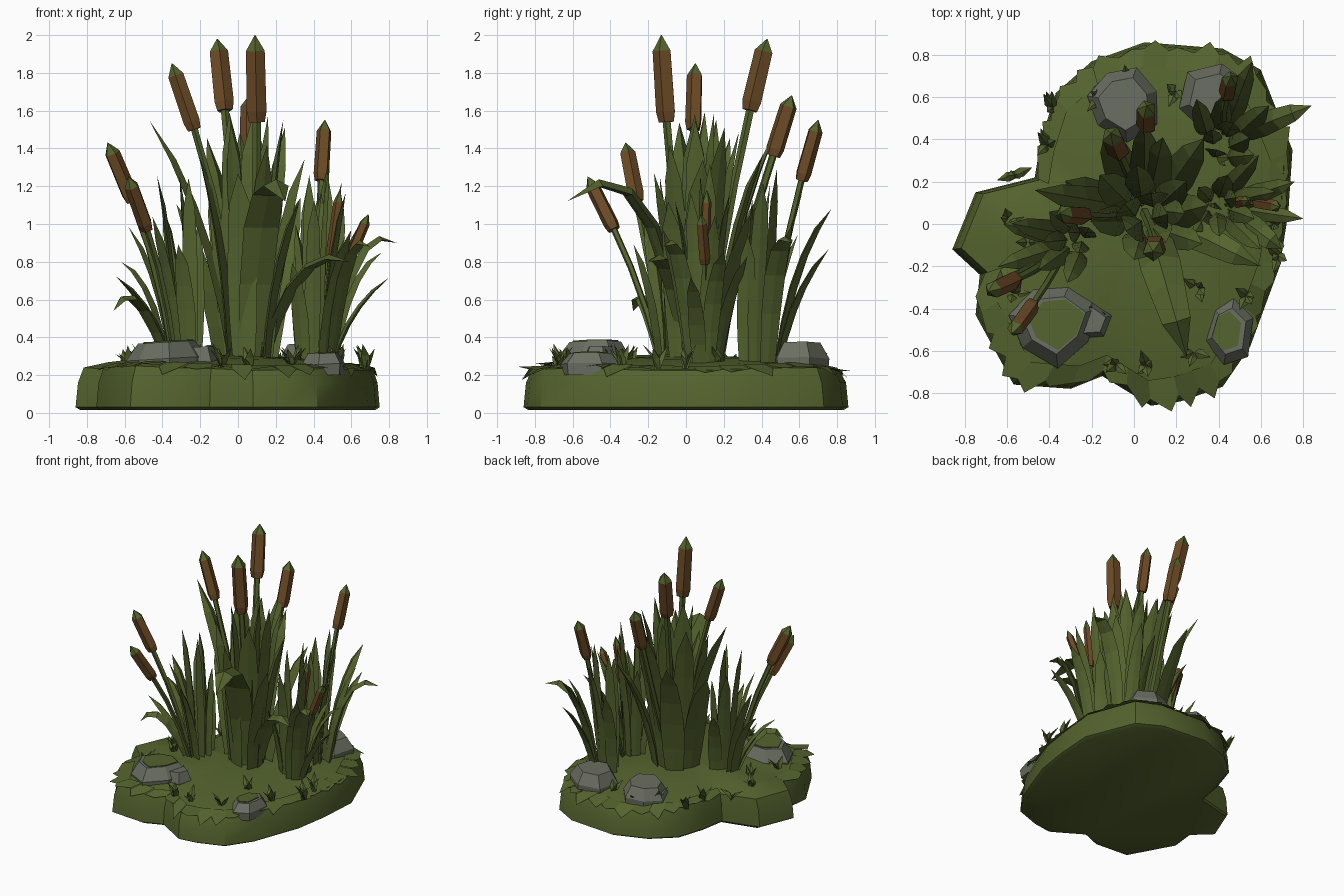
import bpy, bmesh, math, random
from mathutils import Vector as V

if "Cube" in bpy.data.objects:
    bpy.data.objects.remove(bpy.data.objects["Cube"])
random.seed(4)

def mat(name, c):
    m = bpy.data.materials.new(name)
    m.diffuse_color = (*c, 1)
    m.use_nodes = True
    m.node_tree.nodes["Principled BSDF"].inputs["Base Color"].default_value = m.diffuse_color
    return m
GREEN = mat("marsh_green", (0.090, 0.125, 0.027))
BROWN = mat("seed_brown", (0.150, 0.070, 0.019))
GREY = mat("stone_grey", (0.145, 0.155, 0.120))

def finish(name, bm, mats, smooth=False):
    bmesh.ops.recalc_face_normals(bm, faces=bm.faces)
    me = bpy.data.meshes.new(name)
    bm.to_mesh(me)
    bm.free()
    for m in mats:
        me.materials.append(m)
    ob = bpy.data.objects.new(name, me)
    bpy.context.collection.objects.link(ob)
    if smooth:
        bpy.context.view_layer.objects.active = ob
        ob.select_set(True)
        bpy.ops.object.shade_smooth_by_angle(angle=math.radians(35))
        ob.select_set(False)

def loft(bm, rings, mats=None, caps=True):
    """Skin a list of closed rings; mats gives a material index per band."""
    vs = [[bm.verts.new(p) for p in r] for r in rings]
    n = len(rings[0])
    for k in range(len(vs) - 1):
        for i in range(n):
            j = (i + 1) % n
            f = bm.faces.new((vs[k][i], vs[k][j], vs[k + 1][j], vs[k + 1][i]))
            f.material_index = mats[k] if mats else 0
    if caps:
        bm.faces.new(vs[0][::-1])
        bm.faces.new(vs[-1])
    return vs

def curve(b, c, t, u):
    return b * (1 - u) ** 2 + c * 2 * u * (1 - u) + t * u * u

# ground mound
OUT = [(.73, .05), (.75, .35), (.6, .73), (.42, .83), (.05, .86), (-.2, .77), (-.37, .62), (-.44, .4), (-.47, .22),
       (-.75, .15), (-.86, -.12), (-.73, -.24), (-.75, -.43), (-.57, -.76), (-.3, -.78), (-.15, -.72),
       (.08, -.86), (.22, -.84), (.42, -.77), (.55, -.58), (.69, -.2)]
def gz(x, y, s):
    return 0.225 + 0.075 * (1 - s ** 3) + 0.02 * math.sin(4 * x + 1) * math.sin(3 * y + 2) * s + 0.03 * max(0, -x - .3)
def ring(s, z=None):
    return [V((x * s, y * s, gz(x, y, s) if z is None else z)) for x, y in OUT]
bm = bmesh.new()
loft(bm, [ring(.97, .015), ring(1, .03), ring(.985, .16), ring(.95), ring(.8), ring(.5), ring(.2)])
finish("ground", bm, [GREEN], True)

# ragged turf fringe over the rim, left lobe kept bare
bm = bmesh.new()
for p, q in zip(OUT, OUT[1:] + OUT[:1]):
    p, q = V(p), V(q)
    if min(p.x, q.x) < -.7 and max(p.y, q.y) > -.2:
        continue
    n = max(1, round((q - p).length / .13))
    for k in range(n):
        a, b = p.lerp(q, k / n), p.lerp(q, (k + 1) / n)
        m = a.lerp(b, random.uniform(.2, .8)) * random.uniform(.98, 1.05)
        z = gz(*a, .95)
        tri = [(*(a * .86), z + .025), (*(b * .86), z + .025), (*(b * .965), z + .005),
               (*m, z - random.uniform(-.02, .06)), (*(a * .965), z + .005)]
        bm.faces.new([bm.verts.new(v) for v in tri])
finish("turf_fringe", bm, [GREEN])

# stones with optional moss plate, shifted by off
def stone(name, x, y, rx, ry, top, n, moss=0, off=0):
    bm = bmesh.new()
    jit = [random.uniform(.85, 1.12) for _ in range(n)]
    def r(s, z, tilt=.06, dx=0):
        cs = [(math.cos(.3 + math.tau * i / n) * rx * j * s + dx, math.sin(.3 + math.tau * i / n) * ry * j * s)
              for i, j in enumerate(jit)]
        return [V((x + cx, y + cy, z + tilt * cx)) for cx, cy in cs]
    loft(bm, [r(.95, .2, 0), r(1, .2 + (top - .2) * .5), r(.7, top)])
    k = len(bm.faces)
    if moss:
        loft(bm, [r(moss, top - .002, .06, off), r(moss, top + .006, .06, off)])
    bm.faces.ensure_lookup_table()
    for f in bm.faces[k:]:
        f.material_index = 1
    finish(name, bm, [GREY, GREEN])
stone("stone_front_left", -.38, -.46, .22, .2, .375, 7, .62, .01)
stone("stone_front_left_small", -.2, -.46, .1, .09, .35, 5)
stone("stone_back_left", -.05, .58, .18, .18, .365, 7)
stone("stone_back_right", .38, .6, .19, .19, .37, 6)
stone("stone_front_right", .45, -.5, .11, .17, .315, 6, .6, -.012)

# folded blade from base b to tip t; ch is control height, k is how far the control leans
def blade(bm, b, t, w, ch=.62, k=.25, seg=5):
    d = t - b
    c = b + V((d.x * k, d.y * k, d.z * ch))
    lean = V((d.x, d.y, 0)).normalized()
    side = V((-lean.y, lean.x, 0))
    rings = []
    for i in range(seg):
        u = i / seg
        p = curve(b, c, t, u)
        h = w * .5 * (.7 + u if u < .3 else 1 - .5 * ((u - .3) / .7) ** 1.5)
        nrm = side.cross(((c - b) * (1 - u) + (t - c) * u).normalized())
        rings.append([p + side * h, p - nrm * h * .5, p - side * h, p + nrm * h * .1])
    vs = loft(bm, rings, caps=False)
    e = bm.verts.new(t)
    for i in range(4):
        bm.faces.new((vs[-1][i], vs[-1][(i + 1) % 4], e))

# leaf clumps: tallest blades upright in the middle, shorter ones leaning outward
ROOT = {"main": V((.05, .07, .25)), "left": V((-.29, -.07, .25)),
        "right": V((.42, .09, .25)), "back_right": V((.42, .4, .25))}
def clump(name, n, shift, reach, hi, lo, w, droops):
    bm, root = bmesh.new(), ROOT[name]
    for i in range(n):
        f = (i + .5) / n
        a = 2.4 * i + .9
        out = V((math.cos(a), math.sin(a), 0))
        tip = root + V((*shift, 0)) * (.3 + .7 * f) + out * reach * f ** .6
        tip.z = hi + (lo - hi) * f ** 1.3 + random.uniform(-.05, .05)
        blade(bm, root + out * (.04 + .07 * f) * w / .12, tip, w * random.uniform(.85, 1.1))
    for tip, width, ch, k in droops:
        t = V(tip)
        out = (t - root) * V((1, 1, 0))
        blade(bm, root + out.normalized() * .09, t, width, ch, k)
    finish(name + "_leaves", bm, [GREEN])
clump("main", 16, (0, .12), .4, 1.6, 1.08, .165,
      [((.25, -.63, 1.12), .2, 1.42, .25), ((-.47, .16, 1.55), .14, .6, .25), ((.24, .05, 1.55), .14, .6, .3),
       ((.6, -.2, .8), .15, 1.2, .35), ((.05, .48, 1.5), .15, .6, .3)])
clump("left", 10, (-.14, -.01), .26, 1.3, .7, .1,
      [((-.66, -.28, .54), .12, 1.75, .6), ((-.62, .0, .8), .1, .8, .3)])
clump("right", 11, (.11, 0), .29, 1.3, .7, .1,
      [((.76, .2, .85), .1, .8, .3), ((.7, -.12, .88), .12, 1.2, .35)])
clump("back_right", 9, (.07, .14), .24, 1.3, .8, .11,
      [((.84, .56, .9), .12, 1.2, .3), ((.56, .77, 1.08), .11, .7, .3)])

# short grass tufts scattered on the mound
bm = bmesh.new()
for i in range(20):
    a, s = 2.4 * i, random.uniform(.42, .7)
    foot = V((math.cos(a) * s, math.sin(a) * s, .23))
    for _ in range(4):
        b, r = random.uniform(0, math.tau), random.uniform(.03, .09)
        blade(bm, foot, foot + V((r * math.cos(b), r * math.sin(b), random.uniform(.06, .14))), .05, .6, .3, 2)
finish("grass_tufts", bm, [GREEN])

# cattails: clump, head bottom, head tip, radius
def tube(p, d, r, n=5):
    q = d.to_track_quat('Z', 'Y')
    return [p + q @ V((r * math.cos(math.tau * i / n), r * math.sin(math.tau * i / n), 0)) for i in range(n)]
TAILS = [("main", (.10, -.10, 1.54), (.09, -.13, 2.0), .055),
         ("main", (-.23, .04, 1.5), (-.35, .05, 1.85), .046),
         ("main", (-.07, .34, 1.6), (-.11, .43, 1.98), .054),
         ("main", (.06, .46, 1.36), (.06, .56, 1.68), .05),
         ("back_right", (.44, .61, 1.23), (.46, .7, 1.55), .043),
         ("left", (-.56, -.26, 1.12), (-.69, -.32, 1.43), .045),
         ("left", (-.48, -.38, .97), (-.58, -.52, 1.25), .042),
         ("right", (.58, .1, .79), (.69, .08, 1.05), .03),
         ("right", (.49, .1, .82), (.54, .11, 1.18), .028)]
stems, heads = bmesh.new(), bmesh.new()
for root, h, t, r in TAILS:
    b, h, t = ROOT[root], V(h), V(t)
    d = (t - h).normalized()
    b = b + V((d.x, d.y, 0)) * .12
    c = h - d * (h - b).length * .4
    pts = [curve(b, c, h, u / 3) for u in range(4)] + [h + d * .03]
    loft(stems, [tube(p, d, r * .42) for p in pts])
    loft(heads, [tube(h, d, r * .8), tube(h.lerp(t, .12), d, r), tube(h.lerp(t, .82), d, r * .95),
                 tube(t, d, .002)], [0, 0, 1])
finish("cattail_stems", stems, [GREEN])
finish("cattail_heads", heads, [BROWN, GREEN])
